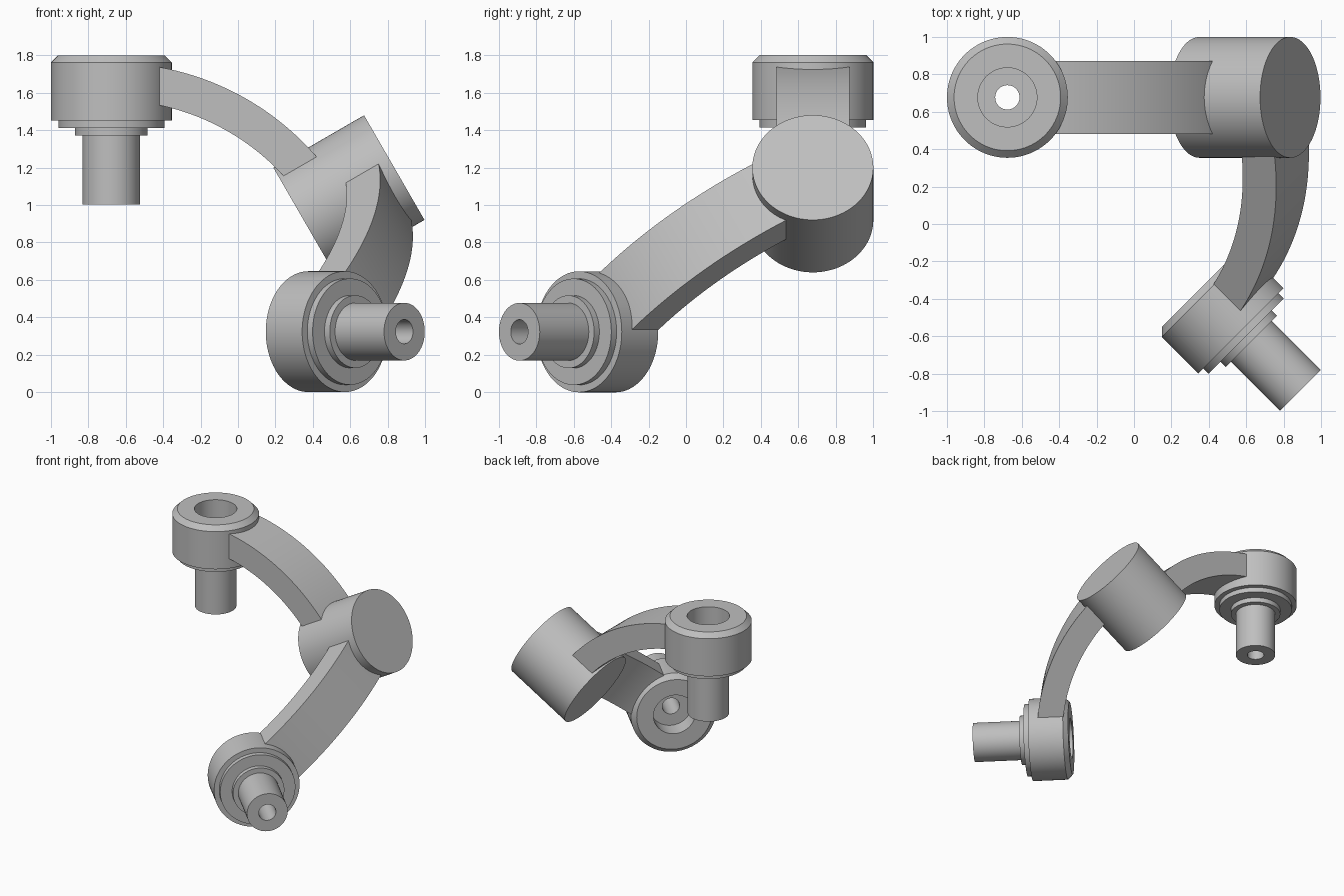
import bpy
import bmesh
from math import radians, sin, cos, pi
from mathutils import Vector, Matrix

cube = bpy.data.objects.get("Cube")
if cube:
    bpy.data.objects.remove(cube, do_unlink=True)

grey = bpy.data.materials.new("plain grey")
grey.use_nodes = True
grey.diffuse_color = (0.52, 0.52, 0.52, 1)
grey.node_tree.nodes["Principled BSDF"].inputs["Base Color"].default_value = (0.52, 0.52, 0.52, 1)


def frame(origin, x_dir, z_dir):
    """Matrix with the given origin, x axis and z axis."""
    x, z = Vector(x_dir).normalized(), Vector(z_dir).normalized()
    mat = Matrix((x, z.cross(x), z)).transposed().to_4x4()
    mat.translation = origin
    return mat


def finish(name, bm, mat):
    bmesh.ops.recalc_face_normals(bm, faces=bm.faces)
    mesh = bpy.data.meshes.new(name)
    bm.to_mesh(mesh)
    bm.free()
    mesh.materials.append(grey)
    obj = bpy.data.objects.new(name, mesh)
    bpy.context.collection.objects.link(obj)
    obj.matrix_world = mat
    bpy.ops.object.select_all(action='DESELECT')
    obj.select_set(True)
    bpy.context.view_layer.objects.active = obj
    bpy.ops.object.shade_smooth_by_angle(angle=radians(30))


def lathe(name, profile, mat, steps=96):
    """Turn a closed (radius, height) profile around local z."""
    bm = bmesh.new()
    rings = []
    for i in range(steps):
        a = 2 * pi * i / steps
        rings.append([bm.verts.new((r * cos(a), r * sin(a), h)) for r, h in profile])
    n = len(profile)
    for i in range(steps):
        p, q = rings[i], rings[(i + 1) % steps]
        for j in range(n):
            k = (j + 1) % n
            bm.faces.new((p[j], q[j], q[k], p[k]))
    finish(name, bm, mat)


def arm(name, mat, radius, start, end, steps=40):
    """Rectangular bar bent downwards along an arc in local xz."""
    bm = bmesh.new()
    half_width, half_thick = 0.195, 0.1
    corners = ((-1, -1), (1, -1), (1, 1), (-1, 1))
    rings = []
    for i in range(steps + 1):
        t = radians(start + (end - start) * i / steps)
        ring = []
        for w, d in corners:
            r = radius + d * half_thick
            ring.append(bm.verts.new((r * sin(t), w * half_width, r * cos(t) - radius)))
        rings.append(ring)
    for p, q in zip(rings, rings[1:]):
        for j in range(4):
            k = (j + 1) % 4
            bm.faces.new((p[j], p[k], q[k], q[j]))
    bm.faces.new(rings[0])
    bm.faces.new(rings[-1])
    finish(name, bm, mat)


def joint(name, body_end, mat):
    """Chamfered hub with stepped collar and hollow shaft along local -z."""
    b = body_end
    outline = [(0.158, 0), (0.285, 0), (0.323, 0.038), (0.323, b), (0.284, b),
               (0.284, b + 0.04), (0.194, b + 0.04), (0.194, b + 0.08),
               (0.154, b + 0.08), (0.154, b + 0.45), (0.065, b + 0.45),
               (0.065, 0.15), (0.158, 0.15)]
    lathe(name, [(r, -t) for r, t in outline], mat)


# Upper joint, shaft pointing down
upper = Vector((-0.677, 0.677, 1.8))
joint("upper_joint", 0.347, frame(upper, (1, 0, 0), (0, 0, 1)))

# Lower joint, shaft pointing horizontally to the front left
lower = Vector((0.35, -0.35, 0.323))
axis = Vector((1, -1, 0)).normalized()
joint("lower_joint", 0.313, frame(lower, (0, 0, 1), -axis))

# Elbow drum, tilted 30 degrees
elbow = Vector((0.593, 0.677, 1.06))
drum_axis = Vector((cos(radians(30)), 0, sin(radians(30))))
bm = bmesh.new()
bmesh.ops.create_cone(bm, cap_ends=True, segments=96, radius1=0.323, radius2=0.323, depth=0.56)
finish("elbow_drum", bm, frame(elbow, (0, 1, 0), drum_axis))

# Curved arms joining the drum to each joint
arm("upper_arm", frame(upper - Vector((0, 0, 0.14)), (1, 0, 0), (0, 0, 1)), 1.35, 9.5, 55)
reach = elbow - lower
reach -= axis * reach.dot(axis)
arm("lower_arm", frame(lower + axis * 0.155, reach, axis), 1.6, 7.5, 49)
